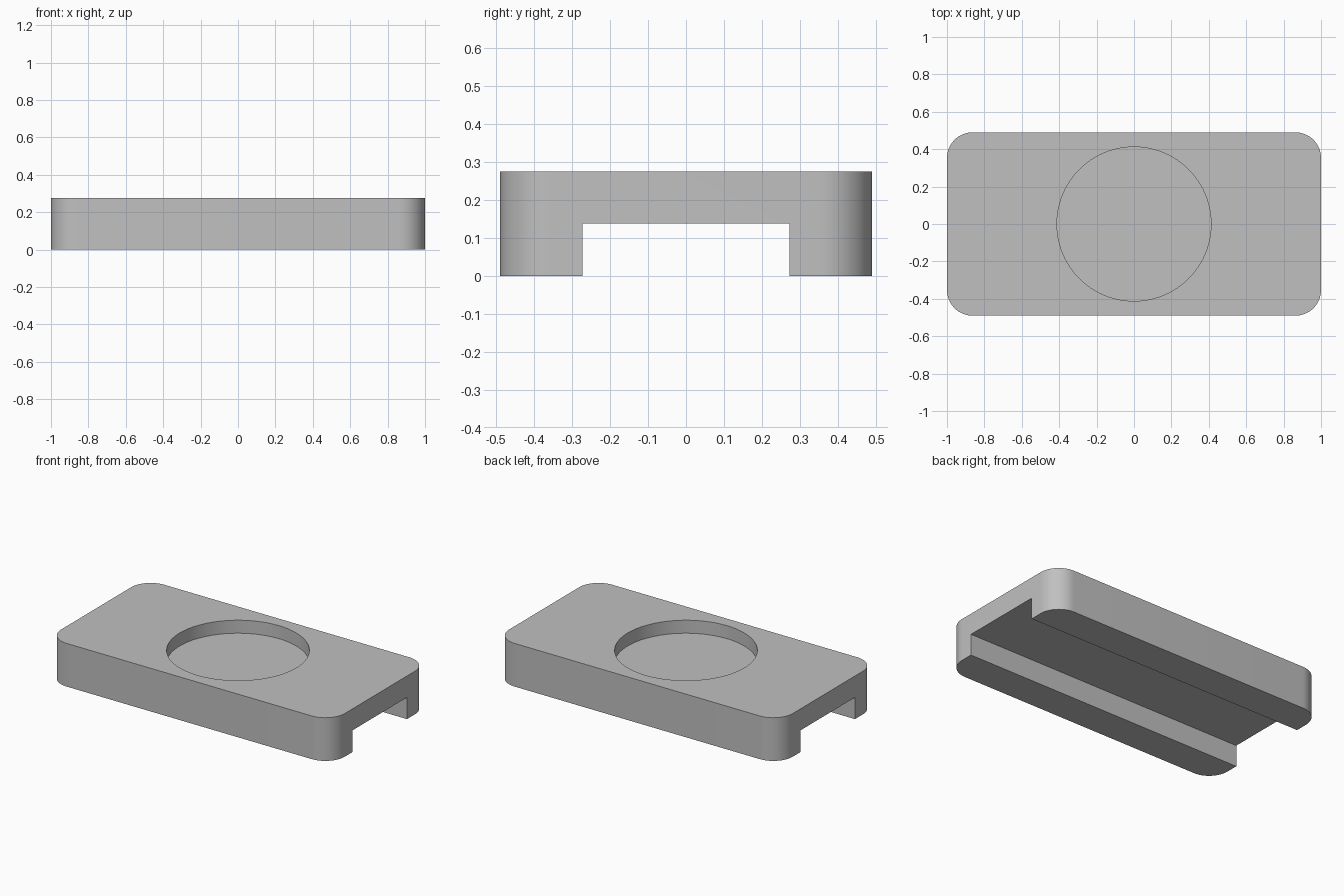
import bpy
import bmesh
import math

HALF_X, HALF_Y, HEIGHT = 1.0, 0.49, 0.275
CORNER = 0.137
SLOT_HALF, SLOT_TOP = 0.273, 0.138
RECESS_RADIUS, RECESS_FLOOR = 0.412, 0.192

cube = bpy.data.objects.get("Cube")
if cube:
    bpy.data.objects.remove(cube, do_unlink=True)

grey = bpy.data.materials.new("plain grey")
grey.use_nodes = True
colour = (0.53, 0.53, 0.53, 1)
grey.diffuse_color = colour
for node in grey.node_tree.nodes:
    if node.type == "BSDF_PRINCIPLED":
        node.inputs["Base Color"].default_value = colour


def prism(name, outline, bottom, top):
    """Extrude a flat outline straight up."""
    bm = bmesh.new()
    base = bm.faces.new([bm.verts.new((x, y, bottom)) for x, y in outline])
    side = bmesh.ops.extrude_face_region(bm, geom=[base])["geom"]
    verts = [v for v in side if isinstance(v, bmesh.types.BMVert)]
    bmesh.ops.translate(bm, verts=verts, vec=(0, 0, top - bottom))
    bmesh.ops.recalc_face_normals(bm, faces=bm.faces)
    mesh = bpy.data.meshes.new(name)
    bm.to_mesh(mesh)
    bm.free()
    mesh.materials.append(grey)
    obj = bpy.data.objects.new(name, mesh)
    bpy.context.collection.objects.link(obj)
    return obj


def arc(cx, cy, radius, start, sweep, steps):
    angles = [start + sweep * i / steps for i in range(steps + 1)]
    return [(cx + radius * math.cos(a), cy + radius * math.sin(a)) for a in angles]


# Rounded rectangular block
outline = []
for i, (sx, sy) in enumerate([(1, 1), (-1, 1), (-1, -1), (1, -1)]):
    outline += arc(sx * (HALF_X - CORNER), sy * (HALF_Y - CORNER), CORNER,
                   i * math.pi / 2, math.pi / 2, 16)
block = prism("block", outline, 0, HEIGHT)

# Cutters: open channel underneath and round recess on top
slot = [(-2, -SLOT_HALF), (2, -SLOT_HALF), (2, SLOT_HALF), (-2, SLOT_HALF)]
channel = prism("channel_cutter", slot, -1, SLOT_TOP)
circle = arc(0, 0, RECESS_RADIUS, 0, math.tau, 96)[:-1]
recess = prism("recess_cutter", circle, RECESS_FLOOR, 1)

bpy.ops.object.select_all(action="DESELECT")
block.select_set(True)
bpy.context.view_layer.objects.active = block
for cutter in (channel, recess):
    cut = block.modifiers.new(cutter.name, "BOOLEAN")
    cut.operation = "DIFFERENCE"
    cut.solver = "EXACT"
    cut.object = cutter
    bpy.ops.object.modifier_apply(modifier=cut.name)
    bpy.data.objects.remove(cutter, do_unlink=True)

# Smooth walls with crisp rims
bpy.ops.object.shade_smooth_by_angle(angle=math.radians(30))
